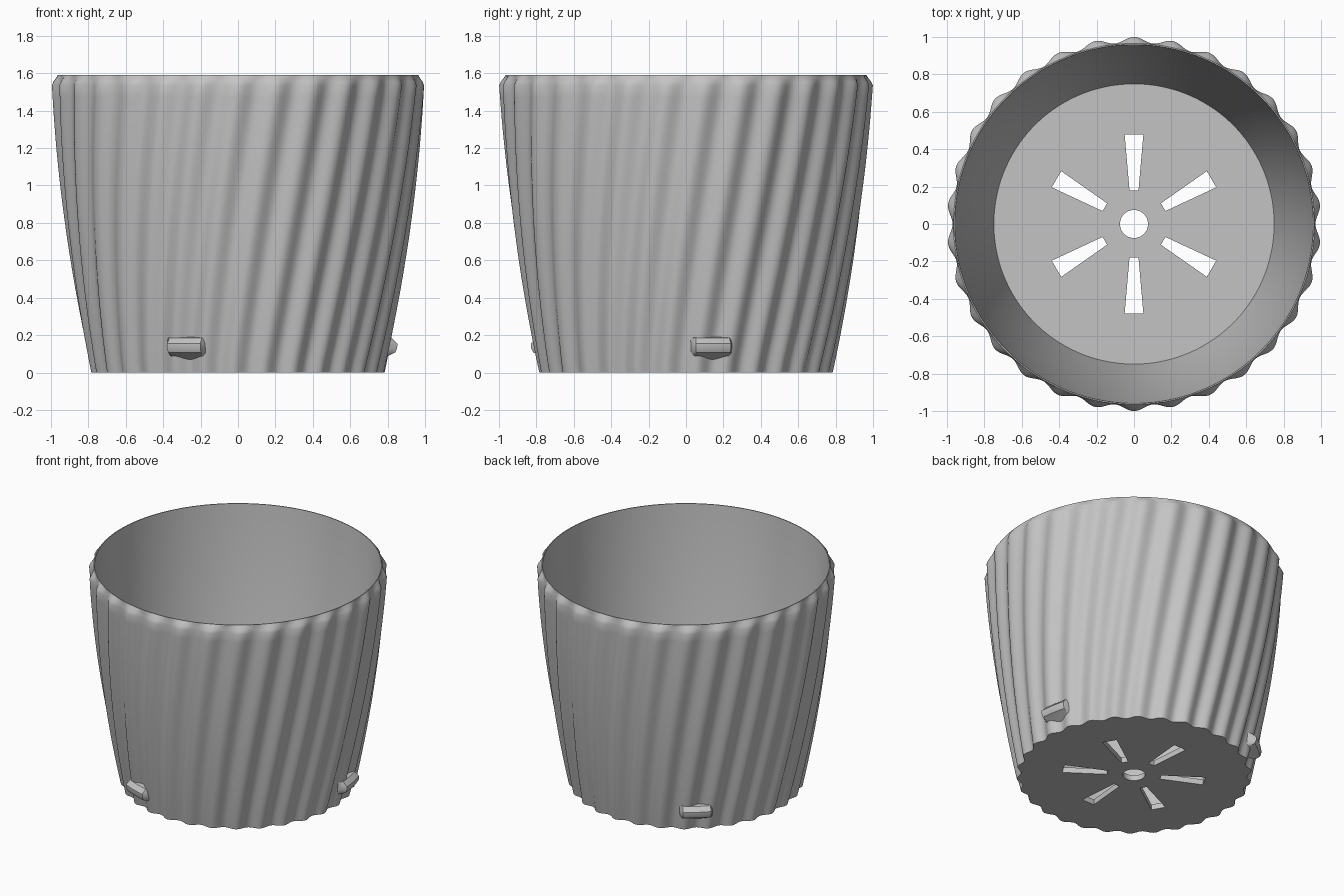
import bpy, bmesh
from math import sin, cos, pi, radians

if "Cube" in bpy.data.objects:
    bpy.data.objects.remove(bpy.data.objects["Cube"])

SEGMENTS, FLUTES, DEPTH = 480, 30, 0.03
HEIGHT, SHOULDER, FLOOR = 1.59, 1.535, 0.04
TWIST = radians(14)

grey = bpy.data.materials.new("matte grey")
grey.use_nodes = True
colour = (0.55, 0.55, 0.55, 1)
grey.diffuse_color = colour
grey.node_tree.nodes["Principled BSDF"].inputs["Base Color"].default_value = colour


def crest(z):
    """Radius of the flute crests at a height."""
    return 0.785 + 0.213 * z - 0.048 * z * z


def fluted(a, z, radius, depth):
    """Radius of the twisted, fluted surface."""
    wave = cos(FLUTES * (a - pi / 2 - TWIST * (z / SHOULDER - 1)))
    return radius - depth * (1 - wave) / 2


def finish(obj, angle):
    obj.data.materials.clear()
    obj.data.materials.append(grey)
    bpy.ops.object.select_all(action='DESELECT')
    obj.select_set(True)
    bpy.context.view_layer.objects.active = obj
    bpy.ops.object.shade_smooth_by_angle(angle=radians(angle))


def mesh_object(name, bm, angle):
    bmesh.ops.recalc_face_normals(bm, faces=bm.faces)
    mesh = bpy.data.meshes.new(name)
    bm.to_mesh(mesh)
    bm.free()
    obj = bpy.data.objects.new(name, mesh)
    bpy.context.collection.objects.link(obj)
    finish(obj, angle)
    return obj


# Pot wall: fluted outside, chamfered rim, plain inside
profile = []
for i in range(25):
    z = SHOULDER * i / 24
    profile.append((crest(z), z, DEPTH))
profile += [(0.99, 1.555, 0.024), (0.975, 1.575, 0.011), (0.964, HEIGHT, 0)]
for i in range(21):
    z = HEIGHT + (FLOOR / 2 - HEIGHT) * i / 20
    profile.append((crest(z) - 0.045, z, 0))

bm = bmesh.new()
rings = []
for radius, z, depth in profile:
    ring = []
    for k in range(SEGMENTS):
        a = 2 * pi * k / SEGMENTS
        r = fluted(a, z, radius, depth)
        ring.append(bm.verts.new((r * cos(a), r * sin(a), z)))
    rings.append(ring)
for low, high in zip(rings, rings[1:]):
    for k in range(SEGMENTS):
        n = (k + 1) % SEGMENTS
        bm.faces.new((low[k], low[n], high[n], high[k]))
mesh_object("pot_wall", bm, 40)

# Floor plate with a round drain hole and six tapered slots
curve = bpy.data.curves.new("floor_plate", 'CURVE')
curve.dimensions = '2D'
curve.fill_mode = 'BOTH'
curve.extrude = FLOOR / 2


def outline(points):
    spline = curve.splines.new('POLY')
    spline.points.add(len(points) - 1)
    for p, (x, y) in zip(spline.points, points):
        p.co = (x, y, 0, 1)
    spline.use_cyclic_u = True


def circle(count, radius_at):
    angles = [2 * pi * k / count for k in range(count)]
    return [(radius_at(a) * cos(a), radius_at(a) * sin(a)) for a in angles]


outline(circle(SEGMENTS, lambda a: fluted(a, 0, crest(0), DEPTH) - 0.0005))
outline(circle(48, lambda a: 0.075))
slot = [(0.18, -0.024), (0.478, -0.05), (0.478, 0.05), (0.18, 0.024)]
for k in range(6):
    c, s = cos(pi / 6 + k * pi / 3), sin(pi / 6 + k * pi / 3)
    outline([(x * c - y * s, x * s + y * c) for x, y in slot])
floor = bpy.data.objects.new("floor_plate", curve)
floor.location.z = FLOOR / 2
bpy.context.collection.objects.link(floor)
bpy.ops.object.select_all(action='DESELECT')
floor.select_set(True)
bpy.context.view_layer.objects.active = floor
bpy.ops.object.convert(target='MESH')
finish(bpy.context.view_layer.objects.active, 30)

# Three small catches near the foot of the wall
section = [(0, 0.19), (0.03, 0.185), (0.066, 0.155), (0.07, 0.13),
           (0.064, 0.108), (0.035, 0.092), (0, 0.07)]
STEPS = 24
for number, heading in enumerate((10, 130, 250), 1):
    bm = bmesh.new()
    rows = []
    for i in range(STEPS + 1):
        s = 2 * i / STEPS - 1
        reach = min(1, (1 - abs(s)) / 0.25)
        a = radians(heading + 8.5 * s)
        row = []
        for out, z in section:
            r = crest(z) - DEPTH + out * reach
            row.append(bm.verts.new((r * cos(a), r * sin(a), z)))
        rows.append(row)
    for one, two in zip(rows, rows[1:]):
        for j in range(len(section) - 1):
            bm.faces.new((one[j], two[j], two[j + 1], one[j + 1]))
        bm.faces.new((one[-1], two[-1], two[0], one[0]))
    mesh_object(f"catch_{number}", bm, 35)
